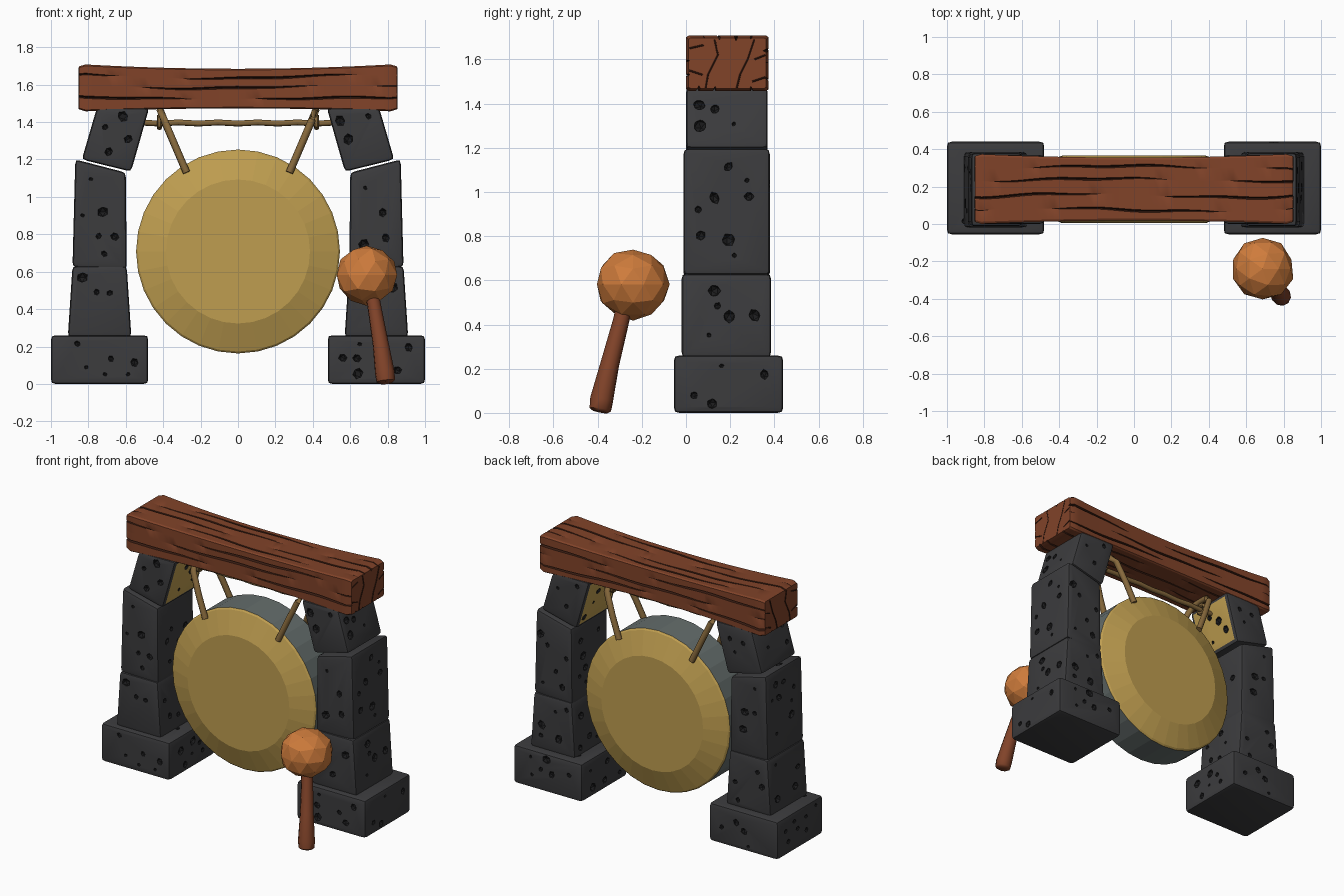
import bpy, bmesh, math, random
from mathutils import Vector, Matrix

random.seed(4)
cube = bpy.data.objects.get("Cube")
if cube:
    bpy.data.objects.remove(cube, do_unlink=True)


def material(name, r, g, b):
    m = bpy.data.materials.new(name)
    m.use_nodes = True
    m.diffuse_color = (r, g, b, 1)
    bsdf = next(n for n in m.node_tree.nodes if n.type == 'BSDF_PRINCIPLED')
    bsdf.inputs["Base Color"].default_value = (r, g, b, 1)
    bsdf.inputs["Roughness"].default_value = 0.8
    return m


STONE = material("dark stone", .045, .045, .048)
PIT = material("stone pit", .012, .012, .013)
GOLD = material("gong gold", .52, .34, .08)
RIM = material("rim grey", .13, .155, .15)
WOOD = material("red brown wood", .22, .056, .022)
CRACK = material("wood crack", .04, .012, .006)
ROPE = material("rope", .24, .14, .045)
BALL = material("mallet orange", .62, .2, .045)


def add(name, bm, mats, smooth=None):
    bmesh.ops.recalc_face_normals(bm, faces=bm.faces)
    me = bpy.data.meshes.new(name)
    bm.to_mesh(me)
    bm.free()
    for m in mats:
        me.materials.append(m)
    ob = bpy.data.objects.new(name, me)
    bpy.context.collection.objects.link(ob)
    if smooth:
        smooth_object(ob, smooth)
    return ob


def smooth_object(ob, angle):
    bpy.ops.object.select_all(action='DESELECT')
    ob.select_set(True)
    bpy.context.view_layer.objects.active = ob
    bpy.ops.object.shade_smooth_by_angle(angle=math.radians(angle))


def bake(ob):
    # replace an object's mesh by its modified result
    bpy.context.view_layer.update()
    deps = bpy.context.evaluated_depsgraph_get()
    me = bpy.data.meshes.new_from_object(ob.evaluated_get(deps))
    ob.modifiers.clear()
    ob.data = me


def tube(name, points, radii, mat, sides=8):
    # rings swept along a path
    bm = bmesh.new()
    pts = [Vector(p) for p in points]
    rings = []
    for i, p in enumerate(pts):
        d = (pts[min(i + 1, len(pts) - 1)] - pts[max(i - 1, 0)]).normalized()
        u = d.cross(Vector((.1, 1, .2)) if abs(d.y) < .8 else Vector((1, 0, 0))).normalized()
        v = d.cross(u)
        r = radii[i] if isinstance(radii, list) else radii
        rings.append([bm.verts.new(p + r * (math.cos(a) * u + math.sin(a) * v))
                      for a in (2 * math.pi * k / sides for k in range(sides))])
    for a, b in zip(rings, rings[1:]):
        for k in range(sides):
            j = (k + 1) % sides
            bm.faces.new((a[k], a[j], b[j], b[k]))
    bm.faces.new(rings[0])
    bm.faces.new(rings[-1])
    return add(name, bm, [mat], 50)


def stone(name, side, profile, y0, y1, gold_inside=False):
    # bevelled block from a front profile, with pits cut into it
    bm = bmesh.new()
    front = [bm.verts.new((side * x, y0, z)) for x, z in profile]
    back = [bm.verts.new((side * x, y1, z)) for x, z in profile]
    bm.faces.new(front)
    bm.faces.new(back)
    for k in range(4):
        j = (k + 1) % 4
        bm.faces.new((front[k], front[j], back[j], back[k]))
    bmesh.ops.recalc_face_normals(bm, faces=bm.faces)
    pits = bmesh.new()
    placed = []
    for f in bm.faces:
        if f.normal.z < -.8:
            continue
        if gold_inside and f.normal.x * side < -.7:
            f.material_index = 2
        a, b, c, d = [v.co for v in f.verts]
        for _ in range(round(f.calc_area() * 60)):
            s, t = random.uniform(.14, .86), random.uniform(.14, .86)
            p = a.lerp(b, s).lerp(d.lerp(c, s), t)
            if any((p - q).length < .07 for q in placed):
                continue
            placed.append(p)
            r = random.choice((.011, .016, .022, .028))
            spin = Matrix.Rotation(random.uniform(0, 6), 4, f.normal)
            size = Matrix.Diagonal((r, r * random.uniform(.8, 1.2), r * 1.1, 1))
            bmesh.ops.create_icosphere(pits, subdivisions=1, radius=1,
                                       matrix=Matrix.Translation(p) @ spin @ size)
    for f in pits.faces:
        f.material_index = 1
    bmesh.ops.bevel(bm, geom=bm.edges[:], offset=.025, segments=2, profile=.6, affect='EDGES')
    mats = [STONE, PIT, GOLD]
    ob = add(name, bm, mats)
    cutter = add("pit_cutter", pits, mats)
    cutter.hide_render = True
    mod = ob.modifiers.new("pits", 'BOOLEAN')
    mod.operation = 'DIFFERENCE'
    mod.solver = 'EXACT'
    mod.object = cutter
    bake(ob)
    bpy.data.objects.remove(cutter, do_unlink=True)
    smooth_object(ob, 35)


# stone pillars
BLOCKS = [
    ("base_stone", [(.48, 0), (1, 0), (1, .26), (.48, .26)], -.055, .44),
    ("lower_stone", [(.57, .25), (.91, .25), (.885, .63), (.595, .63)], -.02, .385),
    ("middle_stone", [(.595, .61), (.885, .625), (.87, 1.2), (.6, 1.13)], -.012, .38),
    ("top_stone", [(.572, 1.135), (.835, 1.2), (.755, 1.475), (.475, 1.475)], 0, .37),
]
for side, label in ((1, "left"), (-1, "right")):
    for name, profile, y0, y1 in BLOCKS:
        stone(f"{label}_{name}", side, profile, y0, y1, name == "top_stone")


# sagging wooden beam with grooves along its grain
def beam():
    bm = bmesh.new()
    # each groove: side, fraction along the side, phase
    grooves = [(s, f, random.uniform(0, 6)) for s in range(4)
               for f in ((.22, .47, .74) if s % 2 else (.16, .36, .6, .82))]
    corners = [(-1, -1), (1, -1), (1, 1), (-1, 1)]
    n = 48
    rings, darks = [], []
    for i in range(n + 1):
        e = 2 * i / n - 1
        x = .85 * e
        hy, hz = .168 + .02 * e * e, .106 + .021 * e * e
        cz = 1.579 + .004 * e * e
        if i in (0, n):
            hy, hz = hy - .012, hz - .012
        ring, dark = [], []

        def put(u, v, is_dark=False):
            ring.append(bm.verts.new((x, .187 + u * hy, cz + v * hz)))
            dark.append(is_dark)
        for s in range(4):
            a, b = Vector(corners[s]), Vector(corners[(s + 1) % 4])
            inward = Vector((-(b - a).y, (b - a).x)).normalized()
            length = 2 * (hz if s % 2 else hy)
            depth_unit = hy if s % 2 else hz
            put(*a.lerp(b, .03))
            for gs, f, ph in grooves:
                if gs != s:
                    continue
                f += .03 * math.sin(4 * x + ph) + .012 * math.sin(13 * x + 2 * ph)
                open_ = max(0, math.sin(5 * x + 3 * ph) + .75) / 1.75
                w = (.002 + .005 * open_) / length
                put(*a.lerp(b, f - w), open_ > .05)
                put(*(a.lerp(b, f) + inward * .016 * open_ / depth_unit), open_ > .05)
                put(*a.lerp(b, f + w))
            put(*a.lerp(b, .97))
        rings.append(ring)
        darks.append(dark)
    for i in range(n):
        a, b = rings[i], rings[i + 1]
        for k in range(len(a)):
            j = (k + 1) % len(a)
            f = bm.faces.new((a[k], a[j], b[j], b[k]))
            f.material_index = int(darks[i][k])
    bm.faces.new(rings[0])
    bm.faces.new(rings[-1])
    add("beam", bm, [WOOD, CRACK], 30)


beam()

# cracks across the beam ends
CRACKS = [[(.13, 1.69), (.145, 1.62), (.1, 1.53), (.09, 1.47)],
          [(.31, 1.69), (.28, 1.6), (.245, 1.53), (.23, 1.47)],
          [(.015, 1.65), (.08, 1.665)], [(.015, 1.55), (.075, 1.53)],
          [(.36, 1.62), (.31, 1.6)], [(.36, 1.52), (.3, 1.5)]]
for side in (-1, 1):
    for path in CRACKS:
        tube("beam_end_crack", [(side * .849, y, z) for y, z in path], .0045, CRACK, 6)

# gong: profile turned about its axis, mirrored front to back
bm = bmesh.new()
half = [(0, -.18), (.385, -.18), (.535, -.125), (.545, -.115)]
profile = half + [(r, -y) for r, y in reversed(half)]
verts = [bm.verts.new((r, .185 + y, .708)) for r, y in profile]
edges = [bm.edges.new(pair) for pair in zip(verts, verts[1:])]
bmesh.ops.spin(bm, geom=verts + edges, cent=(0, .185, .708), axis=(0, 1, 0),
               angle=2 * math.pi, steps=32)
bmesh.ops.remove_doubles(bm, verts=bm.verts, dist=.0005)
for f in bm.faces:
    c = f.calc_center_median()
    f.material_index = int(abs(c.y - .185) < .11)
add("gong", bm, [GOLD, RIM])

# hanging bar and ropes looped over it
tube("hanging_bar", [(-.53 + .106 * i, .185, 1.395 + .003 * (-1) ** i) for i in range(11)],
     .016, ROPE)
for side, label in ((1, "left"), (-1, "right")):
    down = [(.275, .04, 1.13), (.335, .055, 1.27), (.395, .08, 1.41), (.41, .12, 1.45)]
    path = down + [(.415, .185, 1.462)] + [(x, .37 - y, z) for x, y, z in reversed(down)]
    tube(f"{label}_gong_rope", [(side * x, y, z) for x, y, z in path], .02, ROPE)
    ring = [(side * .42, .185 + .032 * math.cos(a), 1.4 + .032 * math.sin(a))
            for a in (math.pi * k / 5 for k in range(11))]
    tube(f"{label}_rope_knot", ring, .014, ROPE, 6)

# mallet
bm = bmesh.new()
bmesh.ops.create_icosphere(bm, subdivisions=2, radius=.168)
for v in bm.verts:
    v.co *= random.uniform(.96, 1.03)
    v.co.z *= .96
bmesh.ops.translate(bm, verts=bm.verts, vec=(.688, -.24, .582))
add("mallet_head", bm, [BALL])
tube("mallet_handle", [(.7, -.265, .56), (.728, -.293, .42), (.762, -.345, .22),
                       (.785, -.382, .06), (.79, -.388, .015), (.791, -.39, .005)],
     [.036, .037, .043, .053, .05, .035], WOOD, 10)
